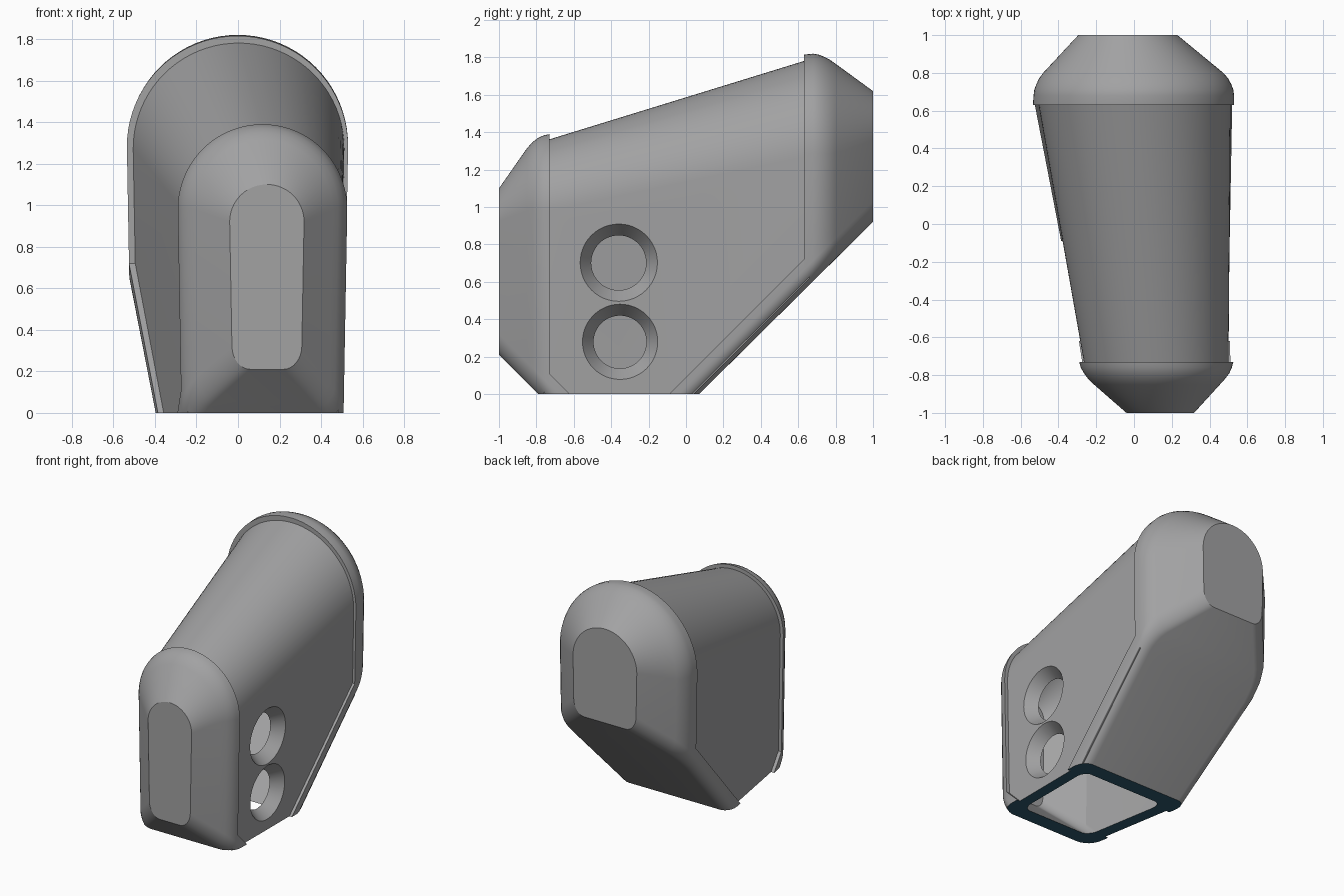
import bpy, bmesh, math

if "Cube" in bpy.data.objects:
    bpy.data.objects.remove(bpy.data.objects["Cube"])

def material(name, rgb):
    m = bpy.data.materials.new(name)
    m.diffuse_color = (*rgb, 1)
    m.use_nodes = True
    m.node_tree.nodes["Principled BSDF"].inputs["Base Color"].default_value = m.diffuse_color
    return m

GREY = material("grey plastic", (0.36, 0.36, 0.365))
NAVY = material("dark navy", (0.026, 0.1, 0.155))

def section(y, xl, xr, top, zb, cw=0.085, ch=0.11, arch=40, corner=8):
    """Arch-topped outline at y, with drafted sides and rounded lower corners."""
    cx, r = (xl + xr) / 2, (xr - xl) / 2
    cz = top - r
    half = lambda z: r - 0.018 * max(0, cz - z)
    pts = [(r * math.cos(math.pi * i / arch), cz + r * math.sin(math.pi * i / arch))
           for i in range(arch + 1)]
    low = []
    for i in range(corner + 1):
        a = math.pi / 2 * i / corner
        z = zb + ch * (1 - math.cos(a))
        low.append((half(z) - cw * (1 - math.sin(a)), z))
    pts += [(-x, z) for x, z in reversed(low)] + low
    return [(cx + x, y, z) for x, z in pts]

def loft(name, rings):
    """Closed solid through a list of equal-length rings."""
    bm = bmesh.new()
    loops = [[bm.verts.new(p) for p in ring] for ring in rings]
    n = len(loops[0])
    for a, b in zip(loops, loops[1:]):
        for i in range(n):
            j = (i + 1) % n
            bm.faces.new((a[i], a[j], b[j], b[i]))
    bm.faces.new(loops[0][::-1])
    bm.faces.new(loops[-1])
    bmesh.ops.recalc_face_normals(bm, faces=bm.faces)
    me = bpy.data.meshes.new(name)
    bm.to_mesh(me)
    bm.free()
    ob = bpy.data.objects.new(name, me)
    bpy.context.collection.objects.link(ob)
    me.materials.append(GREY)
    return ob

def prism(name, yz):
    """Side-profile solid running across the full width."""
    return loft(name, [[(x, y, z) for y, z in yz] for x in (-1.5, 1.5)])

def boolean(target, tool, operation):
    bpy.context.view_layer.objects.active = target
    mod = target.modifiers.new(operation, 'BOOLEAN')
    mod.operation, mod.solver, mod.object = operation, 'EXACT', tool
    bpy.ops.object.modifier_apply(modifier=mod.name)
    bpy.data.objects.remove(tool)

# Tapered main body, with its underside trimmed along the rear slope
shell = loft("shell", [
    section(-0.76, -0.26, 0.50, 1.353, -0.3),
    section(0.66, -0.51, 0.512, 1.79, -0.3)])
boolean(shell, prism("slope_cut", [(-0.5, -0.54), (0.9, 0.86), (0.9, -0.6), (-0.5, -0.6)]),
        'DIFFERENCE')

# Rear bumper that continues down the sloped underside as a rail
slope = lambda y: 0.99 * (y - 0.07)
rear = [(-0.25, -0.377, 0.526, 1.54), (0.63, -0.535, 0.53, 1.815),
        (0.68, -0.532, 0.53, 1.82), (0.71, -0.528, 0.526, 1.815),
        (0.74, -0.517, 0.515, 1.803), (0.77, -0.503, 0.499, 1.787),
        (0.80, -0.481, 0.473, 1.766), (1.0, -0.295, 0.23, 1.62)]
bumper = loft("rear_bumper", [section(y, a, b, t, slope(y)) for y, a, b, t in rear])
boolean(bumper, prism("rail_cut", [(0.63, 0.72), (0.63, 2.2), (-0.6, 2.2), (-0.6, -0.51)]),
        'DIFFERENCE')
boolean(shell, bumper, 'UNION')

# Front bumper with a small foot at the bottom
front = [(-1.0, -0.04, 0.318, 1.10), (-0.85, -0.212, 0.455, 1.315),
         (-0.82, -0.243, 0.482, 1.348), (-0.79, -0.265, 0.505, 1.37),
         (-0.76, -0.282, 0.518, 1.384), (-0.73, -0.29, 0.526, 1.39),
         (-0.5, -0.331, 0.526, 1.46)]
bumper = loft("front_bumper", [section(y, a, b, t, -(y + 0.79)) for y, a, b, t in front])
boolean(bumper, prism("foot_cut", [(-0.73, 0.11), (-0.73, 2.2), (-0.3, 2.2), (-0.3, -0.32)]),
        'DIFFERENCE')
boolean(shell, bumper, 'UNION')

# Flat open bottom
boolean(shell, prism("ground_cut", [(-1.5, 0), (1.5, 0), (1.5, -1), (-1.5, -1)]), 'DIFFERENCE')

# Hollow interior
inner = [(-0.92, 0.02, 0.28, 1.05, 0.24), (-0.70, -0.18, 0.42, 1.26, 0.02),
         (-0.36, -0.24, 0.42, 1.37, -0.32), (0.65, -0.42, 0.43, 1.70, 0.69),
         (0.92, -0.25, 0.20, 1.55, 0.96)]
boolean(shell, loft("cavity", [section(*s, 0.06, 0.08) for s in inner]), 'DIFFERENCE')

# Two countersunk holes through the right wall
for y, z in ((-0.36, 0.70), (-0.353, 0.277)):
    rings = [[(x, y + r * math.cos(math.tau * i / 48), z + r * math.sin(math.tau * i / 48))
              for i in range(48)] for x, r in ((0.25, 0.14), (0.405, 0.14), (0.565, 0.256))]
    boolean(shell, loft("hole", rings), 'DIFFERENCE')

# Navy bottom rim, grey everywhere else
me = shell.data
me.materials.clear()
me.materials.append(GREY)
me.materials.append(NAVY)
for p in me.polygons:
    p.material_index = 1 if p.normal.z < -0.95 and p.center.z < 0.01 else 0

bpy.ops.object.select_all(action='DESELECT')
shell.select_set(True)
bpy.context.view_layer.objects.active = shell
bpy.ops.object.shade_smooth_by_angle(angle=math.radians(28))
